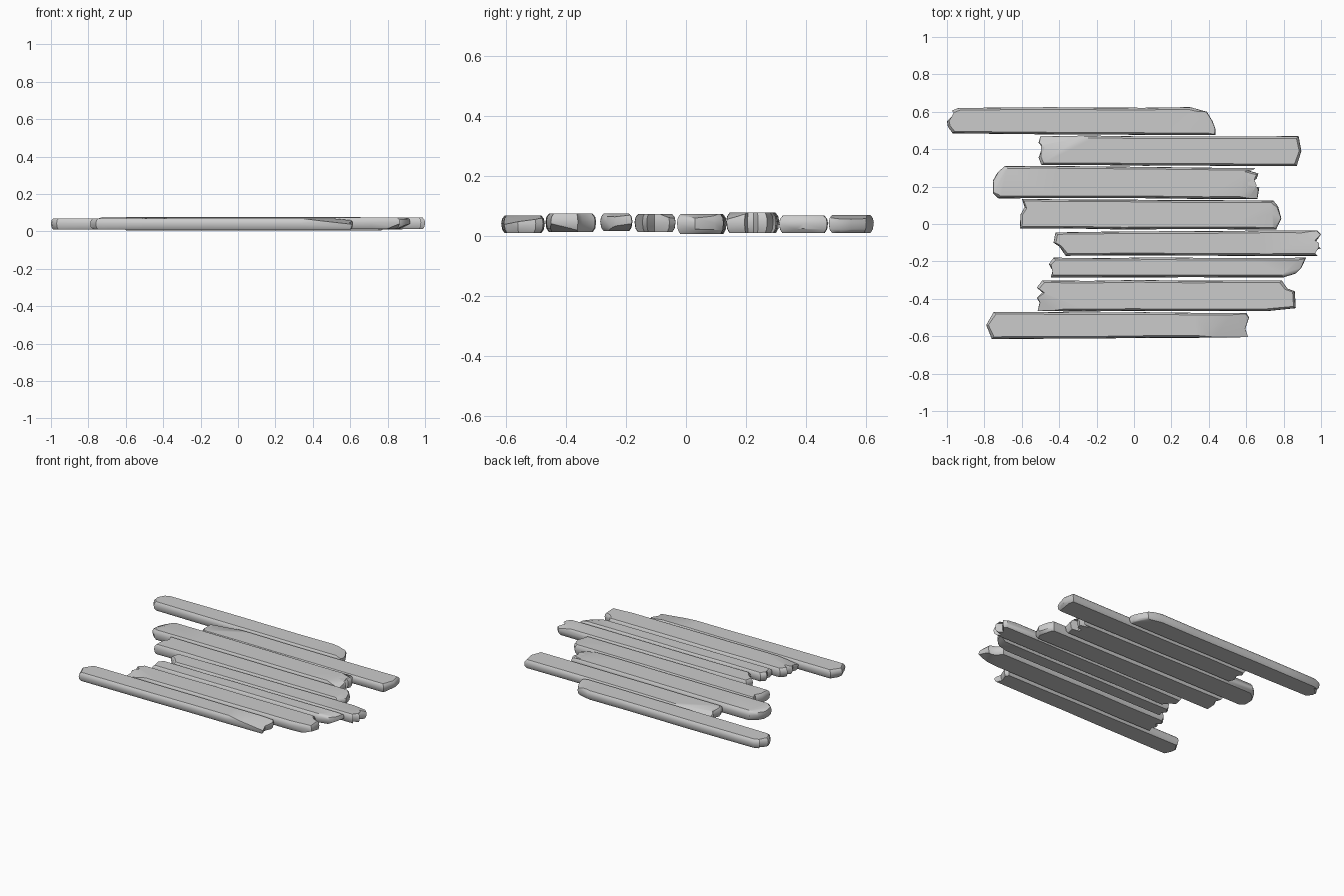
import bpy, bmesh, random
from mathutils import Vector

random.seed(4)


def plank(name, z0, z1, left, right, chips=(), edge=0.012):
    """left/right: broken end outlines, listed from back (+y) to front (-y)."""
    def side(a, b):
        pts = []
        for t in (0.2, 0.4, 0.6, 0.8):
            pts.append((a[0] + (b[0] - a[0]) * t,
                        a[1] + (b[1] - a[1]) * t + random.uniform(-0.003, 0.003)))
        return pts

    # closed outline, counter-clockwise from above
    outline = (list(left) + side(left[-1], right[-1]) + list(reversed(right))
               + side(right[0], left[0]))
    xs = [p[0] for p in outline]
    ys = [p[1] for p in outline]
    cx, cy = (min(xs) + max(xs)) / 2, (min(ys) + max(ys)) / 2
    hx, hy = (max(xs) - min(xs)) / 2, (max(ys) - min(ys)) / 2

    # stacked rings: rounded lower edge, side, rounded upper edge
    h = z1 - z0
    layers = [(z0, edge * 0.9), (z0 + h * 0.2, 0.003), (z0 + h * 0.55, 0.0),
              (z0 + h * 0.82, 0.003), (z1, edge)]
    bm = bmesh.new()
    rings = []
    for z, inset in layers:
        sx, sy = 1 - inset / hx, 1 - inset / hy
        rings.append([bm.verts.new((cx + (x - cx) * sx, cy + (y - cy) * sy, z))
                      for x, y in outline])
    n = len(outline)
    for lo, up in zip(rings, rings[1:]):
        for i in range(n):
            j = (i + 1) % n
            bm.faces.new((lo[i], lo[j], up[j], up[i]))
    caps = [bm.faces.new(rings[-1]), bm.faces.new(list(reversed(rings[0])))]
    bmesh.ops.triangulate(bm, faces=caps)

    # sheared-off splinters
    for point, normal in chips:
        geom = bm.verts[:] + bm.edges[:] + bm.faces[:]
        bmesh.ops.bisect_plane(bm, geom=geom, plane_co=point,
                               plane_no=Vector(normal).normalized(), clear_outer=True)
        bmesh.ops.holes_fill(bm, edges=[e for e in bm.edges if e.is_boundary], sides=0)
    bmesh.ops.recalc_face_normals(bm, faces=bm.faces[:])

    mesh = bpy.data.meshes.new(name)
    bm.to_mesh(mesh)
    bm.free()
    ob = bpy.data.objects.new(name, mesh)
    bpy.context.collection.objects.link(ob)
    bpy.ops.object.select_all(action='DESELECT')
    ob.select_set(True)
    bpy.context.view_layer.objects.active = ob
    bpy.ops.object.shade_smooth_by_angle(angle=0.6)


# planks from back to front
plank("plank_1", 0.01, 0.07,
      [(-0.94, 0.62), (-0.975, 0.605), (-0.95, 0.6), (-1.0, 0.55), (-0.995, 0.52), (-0.97, 0.485)],
      [(0.30, 0.625), (0.39, 0.60), (0.42, 0.55), (0.435, 0.51), (0.435, 0.475)],
      [((0.36, 0.55, 0.07), (0.25, 0.12, 1)), ((0.40, 0.55, 0.01), (0.5, 0.3, -1))])
plank("plank_2", 0.01, 0.067,
      [(-0.50, 0.47), (-0.51, 0.435), (-0.49, 0.41), (-0.51, 0.355), (-0.495, 0.315)],
      [(0.88, 0.47), (0.895, 0.39), (0.87, 0.31)],
      [((-0.4, 0.44, 0.067), (-0.1, 0.5, 1)), ((0.87, 0.38, 0.01), (0.7, -0.1, -1))])
plank("plank_3", 0.01, 0.077,
      [(-0.69, 0.31), (-0.73, 0.275), (-0.755, 0.23), (-0.755, 0.165), (-0.725, 0.137)],
      [(0.65, 0.30), (0.60, 0.29), (0.665, 0.27), (0.655, 0.24), (0.62, 0.225),
       (0.62, 0.205), (0.67, 0.195), (0.66, 0.135)],
      [((0.6, 0.17, 0.077), (0.2, -0.3, 1)), ((-0.70, 0.23, 0.077), (-0.3, 0.1, 1))])
plank("plank_4", 0.006, 0.073,
      [(-0.60, 0.135), (-0.585, 0.09), (-0.607, 0.05), (-0.61, -0.025)],
      [(0.745, 0.125), (0.77, 0.095), (0.788, 0.03), (0.76, -0.03)],
      [((0.76, 0.05, 0.006), (0.8, 0.2, -1)), ((0.74, 0.04, 0.073), (0.3, 0, 1))])
plank("plank_5", 0.013, 0.073,
      [(-0.42, -0.045), (-0.43, -0.10), (-0.40, -0.12), (-0.365, -0.17)],
      [(0.98, -0.035), (1.0, -0.055), (0.965, -0.105), (1.0, -0.13),
       (0.955, -0.145), (0.98, -0.17)],
      [((0.92, -0.06, 0.073), (0.15, 0.25, 1))])
plank("plank_6", 0.016, 0.075,
      [(-0.43, -0.18), (-0.455, -0.215), (-0.435, -0.25), (-0.445, -0.285)],
      [(0.92, -0.18), (0.895, -0.235), (0.865, -0.265), (0.80, -0.285)],
      [((0.84, -0.23, 0.075), (0.2, -0.2, 1)), ((0.86, -0.23, 0.016), (0.5, -0.1, -1))])
plank("plank_7", 0.013, 0.074,
      [(-0.49, -0.302), (-0.52, -0.34), (-0.49, -0.365), (-0.52, -0.395),
       (-0.505, -0.42), (-0.515, -0.465)],
      [(0.79, -0.302), (0.82, -0.345), (0.86, -0.36), (0.865, -0.45), (0.72, -0.465)],
      [((-0.42, -0.42, 0.074), (-0.15, -0.2, 1)), ((0.82, -0.4, 0.013), (0.4, -0.2, -1))])
plank("plank_8", 0.01, 0.068,
      [(-0.75, -0.47), (-0.79, -0.54), (-0.76, -0.615)],
      [(0.60, -0.475), (0.615, -0.50), (0.595, -0.56), (0.61, -0.605)],
      [((0.42, -0.55, 0.068), (0.11, -0.166, 1)), ((-0.77, -0.54, 0.01), (-0.7, 0, -1))])
